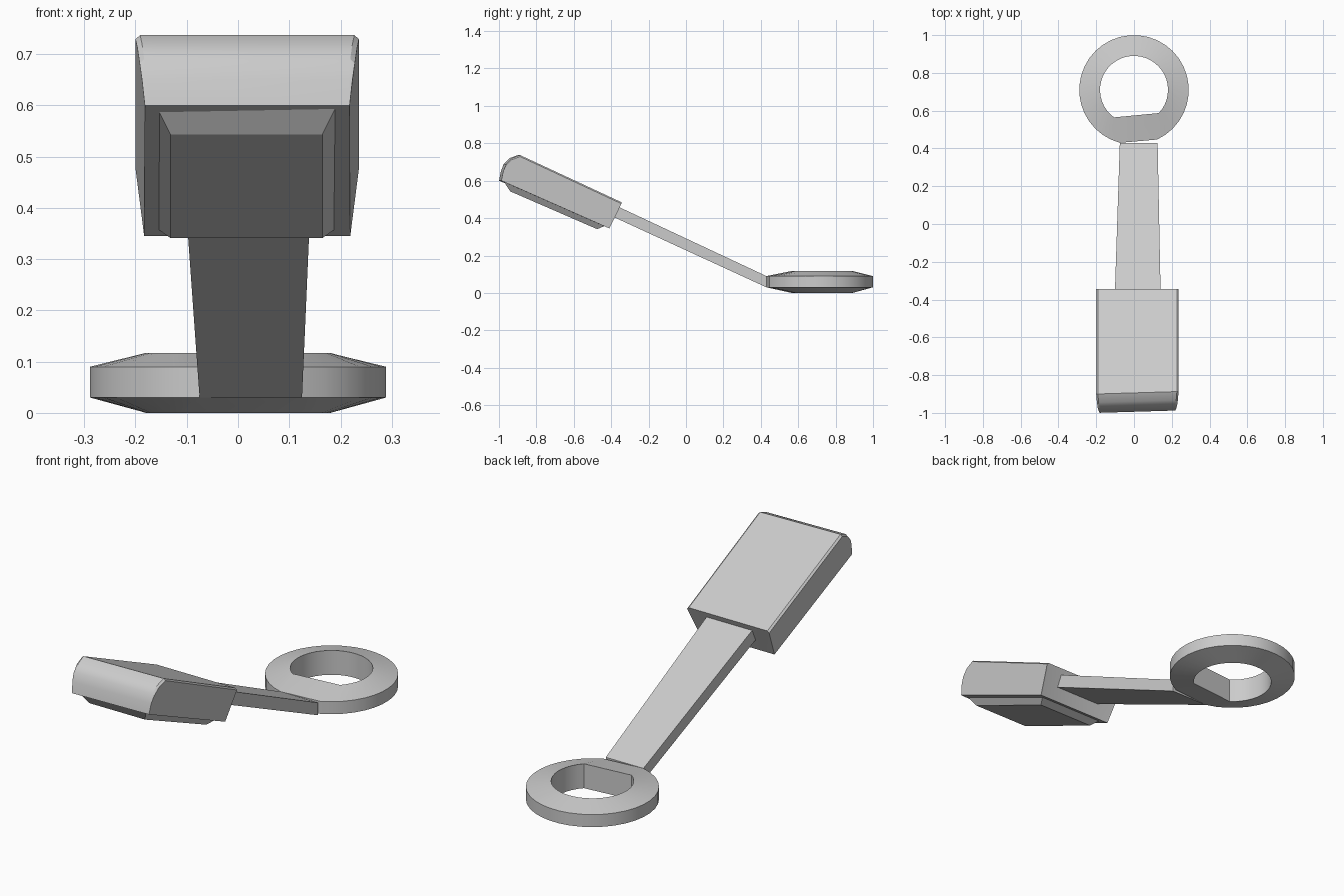
import bpy
import bmesh
from math import cos, sin, radians

cube = bpy.data.objects.get("Cube")
if cube:
    bpy.data.objects.remove(cube)

grey = bpy.data.materials.new("plain_grey")
grey.use_nodes = True
colour = (0.6, 0.6, 0.6, 1)
grey.diffuse_color = colour
grey.node_tree.nodes["Principled BSDF"].inputs["Base Color"].default_value = colour


def loft(name, sections, cap=True, angle=30):
    """Join matching loops of points; cap the ends or close the loft on itself."""
    bm = bmesh.new()
    rows = [[bm.verts.new(p) for p in s] for s in sections]
    pairs = list(zip(rows, rows[1:]))
    if cap:
        bm.faces.new(rows[0])
        bm.faces.new(rows[-1])
    else:
        pairs.append((rows[-1], rows[0]))
    for a, b in pairs:
        for i in range(len(a)):
            j = (i + 1) % len(a)
            bm.faces.new((a[i], a[j], b[j], b[i]))
    bmesh.ops.recalc_face_normals(bm, faces=bm.faces)
    mesh = bpy.data.meshes.new(name)
    bm.to_mesh(mesh)
    bm.free()
    mesh.materials.append(grey)
    obj = bpy.data.objects.new(name, mesh)
    bpy.context.collection.objects.link(obj)
    bpy.ops.object.select_all(action="DESELECT")
    obj.select_set(True)
    bpy.context.view_layer.objects.active = obj
    bpy.ops.object.shade_smooth_by_angle(angle=radians(angle))
    return obj


# Ring: an open arc whose closing chord makes the flat side by the arm
def arc(radius, z, start, end, steps=32):
    angles = [radians(start + (end - start) * i / steps) for i in range(steps + 1)]
    return [(radius * cos(a), 0.71 + radius * sin(a), z) for a in angles]


outer, inner = (-65, 255), (-43, 234)
loft("ring", [arc(0.29, 0.03, *outer), arc(0.29, 0.09, *outer),
              arc(0.18, 0.117, *inner), arc(0.18, 0.0, *inner)], cap=False, angle=20)


# Arm: a thin bar rising from the ring into the head
def bar_end(y, left, right, low, high):
    return [(left, y, low), (right, y, low), (right, y, high), (left, y, high)]


loft("arm", [bar_end(0.43, -0.075, 0.125, 0.03, 0.09),
             bar_end(-0.42, -0.103, 0.142, 0.421, 0.488)])

# Head: a side profile set across the width, tapering downward, rounded far end
profile = [(-0.345, 0.485), (-0.90, 0.737), (-0.945, 0.72), (-0.975, 0.69),
           (-0.99, 0.65), (-1.0, 0.60), (-0.41, 0.345)]


def head_side(side, inset):
    points = []
    for y, z in profile:
        depth = 0.485 - 0.454 * (y + 0.345) - z
        x = 0.018 + side * (0.218 - 0.1 * depth - inset)
        drop = 0.008 if depth < 0.1 and not inset else 0
        skew = 0.03 * (x + 0.2) if y < -0.85 else 0
        points.append((x, y + skew, z - drop))
    return points


loft("head", [head_side(-1, 0), head_side(-1, 0.009),
              head_side(1, 0.009), head_side(1, 0)], angle=25)


# Pad: a shallow tapered plate under the head
def pad_face(half, far, near):
    return [(0.0165 + sx * half, y, z) for sx, (y, z) in
            ((-1, far), (1, far), (1, near), (-1, near))]


loft("pad", [pad_face(0.175, (-0.975, 0.597), (-0.43, 0.36)),
             pad_face(0.148, (-0.94, 0.543), (-0.475, 0.341))])
